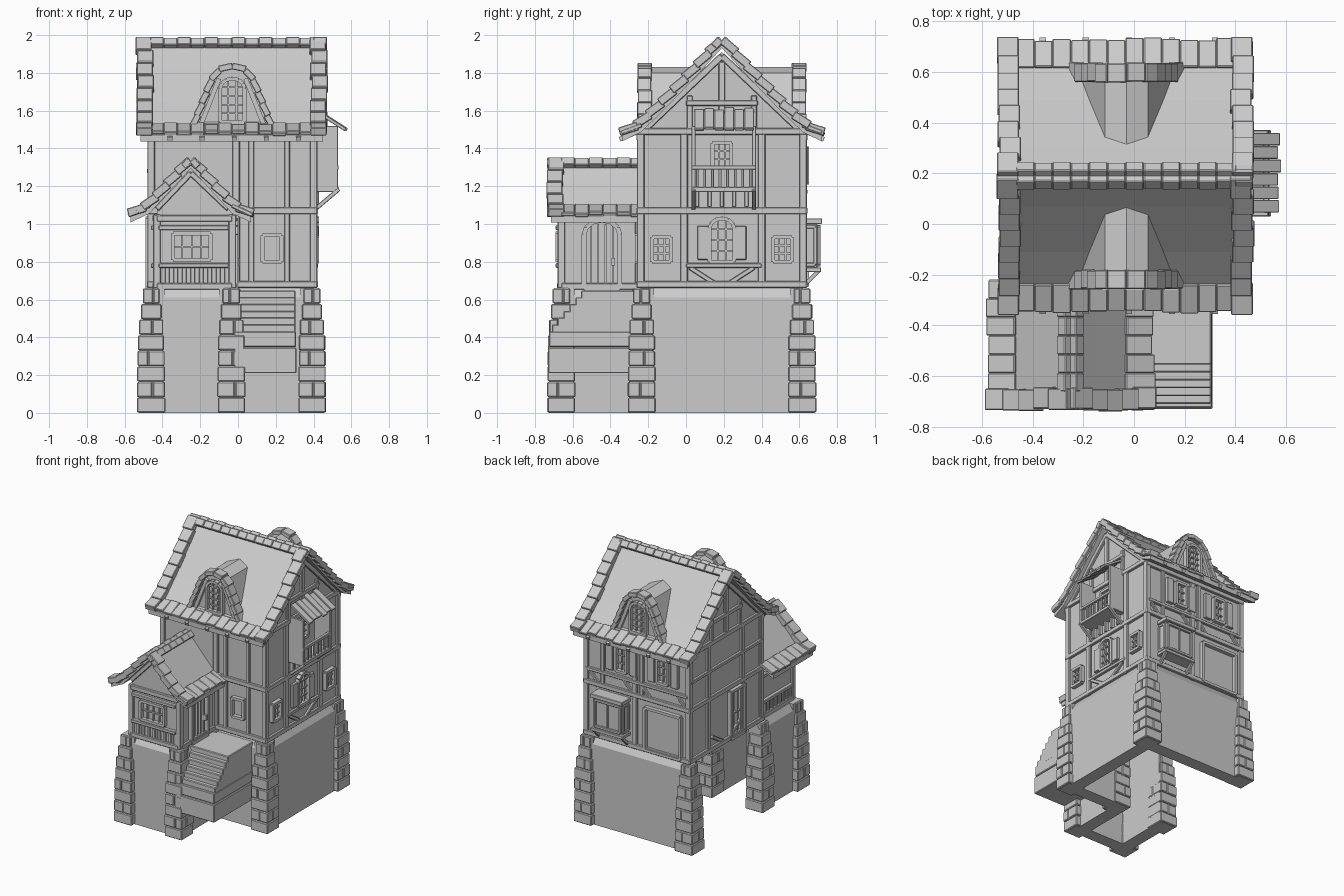
import bpy, bmesh, math, random
from mathutils import Vector, Matrix

random.seed(4)
if "Cube" in bpy.data.objects:
    bpy.data.objects.remove(bpy.data.objects["Cube"])

grey = bpy.data.materials.new("plain_grey")
grey.use_nodes = True
grey.diffuse_color = (0.6, 0.6, 0.6, 1)
grey.node_tree.nodes["Principled BSDF"].inputs["Base Color"].default_value = (0.6, 0.6, 0.6, 1)

X, Y, Z = Vector((1, 0, 0)), Vector((0, 1, 0)), Vector((0, 0, 1))


# ---- helpers ----
def finish(bm, name, bevel=0):
    bmesh.ops.recalc_face_normals(bm, faces=bm.faces)
    mesh = bpy.data.meshes.new(name)
    bm.to_mesh(mesh)
    bm.free()
    mesh.materials.append(grey)
    ob = bpy.data.objects.new(name, mesh)
    bpy.context.scene.collection.objects.link(ob)
    if bevel:
        mod = ob.modifiers.new("worn_edges", "BEVEL")
        mod.width, mod.segments = bevel, 1


def slab(bm, centre, ax, ay, size):
    ax, ay = ax.normalized(), ay.normalized()
    axes = (ax, ay, ax.cross(ay))
    m = Matrix([a * s for a, s in zip(axes, size)]).transposed().to_4x4()
    m.translation = centre
    bmesh.ops.create_cube(bm, size=1, matrix=m)


def box(bm, lo, hi):
    lo, hi = Vector(lo), Vector(hi)
    slab(bm, (lo + hi) / 2, X, Y, hi - lo)


def prism(bm, pts, o, a, b, e):
    ring = [o + a * p + b * q for p, q in pts]
    v0 = [bm.verts.new(c) for c in ring]
    v1 = [bm.verts.new(c + e) for c in ring]
    bm.faces.new(v0)
    bm.faces.new(v1)
    for i in range(len(ring)):
        j = (i + 1) % len(ring)
        bm.faces.new((v0[i], v0[j], v1[j], v1[i]))


def beam(bm, wall, p, q, width=0.035, depth=0.02):
    o, u, n = wall
    p3, q3 = (o + u * c[0] + Z * c[1] for c in (p, q))
    d = q3 - p3
    slab(bm, (p3 + q3) / 2 + n * depth / 2, d, n.cross(d), (d.length, width, depth))


def posts(bm, wall, us, z0, z1, width=0.035, depth=0.02):
    for u in us:
        beam(bm, wall, (u, z0), (u, z1), width, depth)


def rails(bm, wall, zs, u0, u1, width=0.035, depth=0.023):
    for z in zs:
        beam(bm, wall, (u0, z), (u1, z), width, depth)


def window(bm, wall, u, z0, z1, w, nu=3, nz=3, arch=False, frame=0.02, depth=0.03):
    h = w / 2
    zs = z1 - h * 0.8 if arch else z1
    line = [(u - h, z0), (u - h, zs), (u + h, zs), (u + h, z0)]
    if arch:
        line[2:2] = [(u - h * math.cos(t * math.pi / 6), zs + (z1 - zs) * math.sin(t * math.pi / 6))
                     for t in range(1, 6)]
    for p, q in zip(line, line[1:] + line[:1]):
        beam(bm, wall, p, q, frame, depth)
    posts(bm, wall, [u - h + w * i / nu for i in range(1, nu)], z0, z1 - (h / 5 if arch else 0), 0.009, 0.015)
    rails(bm, wall, [z0 + (z1 - z0) * i / nz for i in range(1, nz)], u - h, u + h, 0.009, 0.015)


def resample(pts, n):
    pts = [Vector(p) for p in pts]
    lens = [(b - a).length for a, b in zip(pts, pts[1:])]
    out = []
    for i in range(n + 1):
        d, k = sum(lens) * i / n, 0
        while k < len(lens) - 1 and d > lens[k]:
            d -= lens[k]
            k += 1
        out.append(pts[k].lerp(pts[k + 1], d / lens[k]))
    return out


def tile(bm, frame, p, q, v, width, thick, tilt=0.0, lift=0.3):
    o, u, w = frame
    a, b = (o + u * c[0] + Z * c[1] + w * v for c in (p, q))
    d = b - a
    n = d.cross(w).normalized()
    n = -n if n.z < 0 else n
    slab(bm, (a + b) / 2 + n * thick * lift, d + n * d.length * tilt, w, (d.length * 1.12, width, thick))


def roof(name, frame, pts, v0, v1, verges, n_slope, n_along):
    o, u, w = frame
    sheet, trim = bmesh.new(), bmesh.new()
    step = (v1 - v0) / n_along
    for s in (1, -1):
        top = [(s * a, b) for a, b in pts]
        prism(sheet, top + [(a, b - 0.035) for a, b in reversed(top)],
              o + w * (v0 + 0.02), u, Z, w * (v1 - v0 - 0.04))
        line = resample(top, n_slope)
        knee, tip = Vector(top[-2]), Vector(top[-1])
        for v in verges:
            for p, q in zip(line, line[1:]):
                tile(trim, frame, p, q, v + random.uniform(-0.006, 0.006), 0.085, 0.045, 0.14)
        for i in range(n_along):
            v = v0 + step * (i + 0.5)
            ridge = line[0].lerp(line[1], 0.5)
            tile(trim, frame, line[0], ridge, v, step, 0.036 + 0.006 * (i % 2))
            low = tip + (tip - knee) * random.uniform(-0.12, 0.04)
            tile(trim, frame, knee, low, v, step, 0.022, 0.1 * (i % 2))
    finish(sheet, name + "_sheet")
    finish(trim, name + "_tiles", 0.004)


# ---- stone plinth walls, open on the left side ----
bm = bmesh.new()
profile = [(0, 0), (0, 0.61), (0.03, 0.66), (0.1, 0.66), (0.1, 0)]
for start, inward, run in [((-0.48, 0.65), -Y, X * 0.91), ((0.43, -0.27), -X, Y * 0.92),
                           ((-0.06, -0.27), Y, X * 0.49), ((0, -0.69), -X, Y * 0.45),
                           ((-0.49, -0.69), Y, X * 0.49), ((-0.49, -0.69), X, Y * 0.5)]:
    prism(bm, profile, Vector((*start, 0)), inward, Z, run)
finish(bm, "plinth_walls")

# ---- tapering stone corner piers ----
bm = bmesh.new()
course = 0.66 / 8
for cx, cy in [(0.392, -0.235), (0.392, 0.615), (-0.46, 0.615), (-0.46, -0.235),
               (-0.035, -0.235), (-0.035, -0.66), (-0.46, -0.66)]:
    for i in range(8):
        w = (0.147, 0.147, 0.145, 0.143, 0.14, 0.125, 0.108, 0.09)[i] / 2
        w += random.uniform(-0.002, 0.002)
        z0, z1 = i * course + 0.002, (i + 1) * course - 0.002
        box(bm, (cx - w + 0.006, cy - w + 0.006, z0 - 0.002), (cx + w - 0.006, cy + w - 0.006, z1 + 0.002))
        if i % 2:
            split = w * random.choice((-0.2, 0.1, 0.25))
            for sx in ((-w, split - 0.002), (split + 0.002, w)):
                for sy in ((-w, -split - 0.002), (0.002 - split, w)):
                    box(bm, (cx + sx[0], cy + sy[0], z0), (cx + sx[1], cy + sy[1], z1))
        else:
            box(bm, (cx - w, cy - w, z0), (cx + w, cy + w, z1))
finish(bm, "corner_piers", 0.005)

# ---- entrance stairs ----
bm = bmesh.new()
box(bm, (-0.02, -0.73, 0.21), (0.31, -0.25, 0.345))
box(bm, (-0.02, -0.725, 0.35), (0.308, -0.25, 0.43))
for i in range(6):
    box(bm, (-0.02, -0.71 + i * 0.031, 0.42), (0.305, -0.25, 0.468 + i * 0.036))
finish(bm, "entrance_stairs", 0.005)

# ---- house and porch bodies ----
MID = 0.19
bm = bmesh.new()
prism(bm, [(-0.43, 0.65), (0.43, 0.65), (0.43, 1.49), (0, 1.91), (-0.43, 1.49)],
      Vector((-0.46, MID, 0)), Y, Z, X * 0.86)
finish(bm, "house_body")
bm = bmesh.new()
prism(bm, [(-0.43, 0.65), (-0.03, 0.65), (-0.03, 1.06), (-0.25, 1.28), (-0.43, 1.09)],
      Vector((0, -0.66, 0)), X, Z, Y * 0.45)
finish(bm, "porch_body")

# ---- tiled roofs, flared at the eaves ----
roof("main_roof", (Y * MID, Y, X), [(0, 1.967), (0.12, 1.835), (0.3, 1.645), (0.43, 1.52), (0.53, 1.472)],
     -0.537, 0.47, (-0.494, 0.427), 8, 14)
roof("porch_roof", (X * -0.25, X, Y), [(0, 1.33), (0.1, 1.22), (0.22, 1.09), (0.32, 1.043)],
     -0.735, -0.22, (-0.692,), 5, 7)

# ---- rafter tails ----
bm = bmesh.new()
for i in range(5):
    for s in (1, -1):
        tile(bm, (Y * MID, Y, X), (s * 0.4, 1.5), (s * 0.53, 1.445), -0.36 + i * 0.17, 0.025, 0.025)
finish(bm, "rafter_tails")

# ---- dormers, front and back ----
arch_line = [(0.2, 1.51), (0.085, 1.8), (0, 1.83)]
full_line = arch_line + [(-a, b) for a, b in reversed(arch_line[:-1])]
for name, s in (("front", -1), ("back", 1)):
    frame = (Vector((-0.03, MID, 0)), X, Y * s)
    bm = bmesh.new()
    prism(bm, full_line, frame[0], X, Z, Y * s * 0.41)
    finish(bm, name + "_dormer_body")
    bm = bmesh.new()
    for side in (1, -1):
        line = resample([(a * side, b) for a, b in arch_line], 6)
        for p, q in zip(line[::-1], line[-2::-1]):
            tile(bm, frame, p, q, 0.405 + random.uniform(0, 0.008), 0.075, 0.035, 0.12)
    finish(bm, name + "_dormer_tiles", 0.004)
    bm = bmesh.new()
    wall = (Vector((-0.03, MID + s * 0.41, 0)), X, Y * s)
    window(bm, wall, 0, 1.54, 1.77, 0.13, 3, 5, True)
    beam(bm, wall, (-0.2, 1.515), (0.2, 1.515), 0.03, 0.04)
    for side in (1, -1):
        beam(bm, wall, (side * 0.165, 1.53), (side * 0.07, 1.77), 0.025)
    finish(bm, name + "_dormer_window")

# ---- timber framing ----
front = (Y * -0.24, X, -Y)
back = (Y * 0.62, X, Y)
right = (X * 0.40, Y, X)
left = (X * -0.46, Y, -X)
porch_front = (Y * -0.66, X, -Y)
porch_side = (X * -0.03, Y, X)
porch_left = (X * -0.43, Y, -X)

bm = bmesh.new()
for wall in (left, right):
    rails(bm, wall, (0.68, 1.07, 1.49), -0.26, 0.64)
    posts(bm, wall, (-0.24, -0.01, 0.4, 0.62), 0.66, 1.5, 0.04)
    posts(bm, wall, (MID,), 1.5, 1.86)
    posts(bm, wall, (0.02, 0.36), 1.5, 1.68, 0.03)
    rails(bm, wall, (1.64,), 0, 0.38, 0.03)
    for s in (1, -1):
        beam(bm, wall, (MID + s * 0.43, 1.48), (MID, 1.89), 0.035)
        beam(bm, wall, (MID + s * 0.03, 0.68), (MID + s * 0.17, 0.77), 0.025)
rails(bm, right, (0.78,), 0, 0.4, 0.025)
rails(bm, left, (1.28,), -0.24, 0.62, 0.025)
for wall in (front, back):
    rails(bm, wall, (1.07, 1.46), -0.48, 0.42)
    posts(bm, wall, (-0.46, -0.01, 0.4), 0.66, 1.48, 0.04)
    rails(bm, wall, (0.68,), -0.48, 0.42)
posts(bm, front, (0.07, 0.26), 0.66, 1.46, 0.03)
posts(bm, back, (-0.07, 0.26), 1.07, 1.46, 0.03)
rails(bm, back, (1.17,), -0.46, 0.4, 0.025)
for u in (-0.4, -0.1, 0.05, 0.34):
    beam(bm, back, (u - 0.04, 1.08), (u + 0.04, 1.17), 0.022)
for wall, u0, u1 in ((porch_front, -0.43, -0.03), (porch_left, -0.66, -0.25), (porch_side, -0.66, -0.25)):
    posts(bm, wall, (u0, u1), 0.66, 1.05, 0.04)
    rails(bm, wall, (0.67, 1.03), u0, u1)
for wall in (porch_front, porch_left):
    u0 = wall[1].dot(Vector((-0.42, -0.64, 0)))
    posts(bm, wall, [u0 + 0.045 * i for i in range(9)], 0.68, 0.77, 0.025, 0.015)
    rails(bm, wall, (0.78, 0.98), u0, u0 + 0.37, 0.025, 0.03)
for u in (-0.43, -0.05):
    beam(bm, porch_front, (u, 1.08), (-0.25, 1.27), 0.03)
finish(bm, "timber_frame", 0.004)

# ---- windows, shutters and doors ----
bm = bmesh.new()
window(bm, right, MID, 0.8, 1.03, 0.13, 3, 4, True)
window(bm, right, MID, 1.3, 1.43, 0.1)
for u in (-0.13, 0.51):
    window(bm, right, u, 0.8, 0.93, 0.1)
window(bm, front, 0.18, 0.8, 0.94, 0.1, 1, 1)
window(bm, porch_front, -0.245, 0.81, 0.95, 0.2, 4, 2)
for u in (-0.25, 0.1):
    window(bm, back, u, 1.22, 1.4, 0.09, 2, 3)
finish(bm, "windows")
bm = bmesh.new()
for wall, u, z0, z1 in ((right, MID, 0.81, 0.99), (back, -0.25, 1.21, 1.41), (back, 0.1, 1.21, 1.41)):
    for s in (1, -1):
        beam(bm, wall, (u + s * 0.1, z0), (u + s * 0.1, z1), 0.06, 0.025)
finish(bm, "shutters", 0.004)
bm = bmesh.new()
window(bm, porch_side, -0.445, 0.66, 1.02, 0.19, 5, 1, True, 0.024)
beam(bm, porch_side, (-0.385, 0.78), (-0.385, 0.82), 0.02, 0.035)
window(bm, left, 0.06, 0.67, 1.03, 0.17, 4, 2)
window(bm, back, -0.25, 0.68, 1.0, 0.3, 1, 1)
finish(bm, "doors")

# ---- covered balcony ----
bm = bmesh.new()
box(bm, (0.39, 0.03, 1.17), (0.535, 0.37, 1.195))
for y in (0.03, 0.35):
    box(bm, (0.39, y, 1.18), (0.53, y + 0.02, 1.52))
    slab(bm, Vector((0.47, y + 0.01, 1.13)), Vector((0.13, 0, 0.11)), Y, (0.17, 0.022, 0.022))
rail_wall = (X * 0.51, Y, X)
rails(bm, rail_wall, (1.3,), 0.03, 0.37, 0.022)
posts(bm, rail_wall, [0.06 + 0.04 * i for i in range(8)], 1.19, 1.3, 0.014, 0.015)
posts(bm, right, [0.06 + 0.065 * i for i in range(5)], 1.09, 1.18, 0.02, 0.03)
for i in range(6):
    slab(bm, Vector((0.49, 0.07 + i * 0.053, 1.55 + 0.005 * (i % 2))), Vector((0.17, 0, -0.11)), Y,
         (0.19 + random.uniform(-0.015, 0.02), 0.05, 0.018))
finish(bm, "balcony", 0.003)

# ---- bay window on the back wall ----
bm = bmesh.new()
box(bm, (0.05, 0.6, 0.76), (0.29, 0.695, 1.0))
box(bm, (0.035, 0.6, 1.0), (0.305, 0.72, 1.03))
box(bm, (0.035, 0.6, 0.745), (0.305, 0.715, 0.77))
window(bm, (Y * 0.695, X, Y), 0.17, 0.785, 0.985, 0.215, 2, 1, depth=0.018)
for x in (0.05, 0.29):
    wall = (X * x, Y, X if x > 0.1 else -X)
    window(bm, wall, 0.655, 0.785, 0.985, 0.06, 1, 1, depth=0.01)
    slab(bm, Vector((x, 0.665, 0.715)), Vector((0, 0.08, 0.08)), X, (0.11, 0.022, 0.022))
finish(bm, "bay_window", 0.003)
